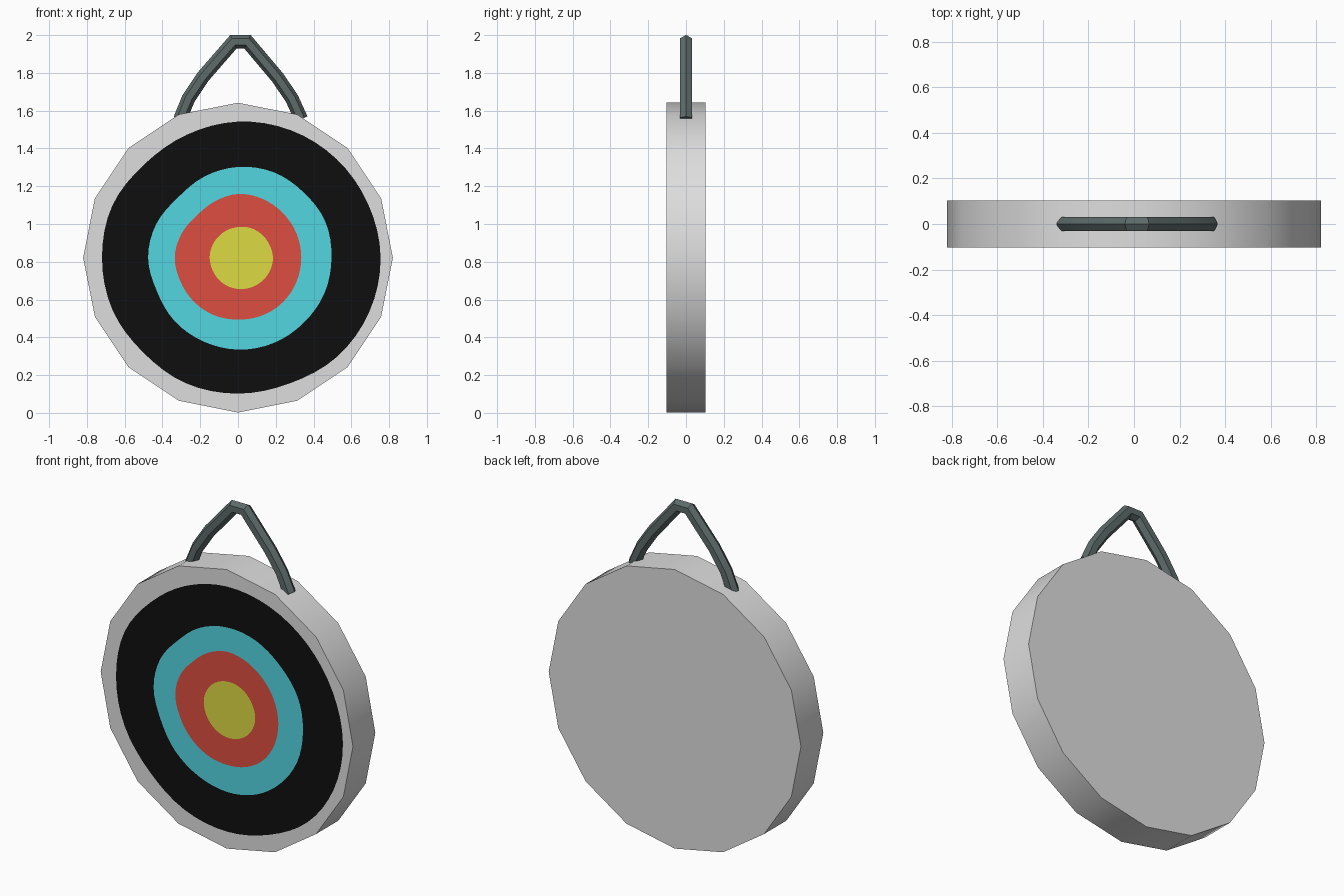
import bpy, bmesh, math
from mathutils import Vector

if "Cube" in bpy.data.objects:
    bpy.data.objects.remove(bpy.data.objects["Cube"])


def material(name, r, g, b):
    lin = [(c / 255 / 12.92) if c < 11 else ((c / 255 + 0.055) / 1.055) ** 2.4 for c in (r, g, b)]
    m = bpy.data.materials.new(name)
    m.diffuse_color = (*lin, 1)
    m.use_nodes = True
    m.node_tree.nodes["Principled BSDF"].inputs["Base Color"].default_value = m.diffuse_color
    return m


def finish(bm, name, mats):
    bmesh.ops.recalc_face_normals(bm, faces=bm.faces)
    me = bpy.data.meshes.new(name)
    bm.to_mesh(me)
    bm.free()
    for m in mats:
        me.materials.append(m)
    ob = bpy.data.objects.new(name, me)
    bpy.context.collection.objects.link(ob)
    bpy.ops.object.select_all(action='DESELECT')
    ob.select_set(True)
    bpy.context.view_layer.objects.active = ob
    bpy.ops.object.shade_smooth_by_angle(angle=math.radians(35))
    return ob


grey = material("pale grey", 222, 222, 222)
black = material("black", 15, 15, 15)
cyan = material("cyan", 83, 214, 225)
red = material("red", 222, 78, 65)
yellow = material("yellow", 222, 218, 67)
iron = material("dark grey green", 93, 107, 106)

SIDES, SUB, R, HALF, CZ = 16, 4, 0.82, 0.104, 0.822

# Hand-painted ring radii, one per 22.5 degrees, counter-clockwise from +x
RINGS = [
    [.755, .745, .738, .73, .72, .705, .70, .72, .72, .72, .71, .72, .72, .72, .742, .752],
    [.495, .50, .49, .49, .48, .465, .45, .468, .476, .465, .475, .48, .487, .49, .49, .495],
    [.335, .335, .335, .337, .337, .322, .312, .325, .335, .33, .33, .33, .328, .332, .335, .335],
    [.185, .18, .176, .17, .162, .156, .152, .15, .15, .15, .154, .16, .166, .172, .178, .183],
]


def radius(ring, k):
    """Smooth cyclic interpolation between the listed radii."""
    i, t = k // SUB, (k % SUB) / SUB
    a, b, c, d = (ring[(i + j) % SIDES] for j in (-1, 0, 1, 2))
    return b + 0.5 * t * (c - a + t * (2 * a - 5 * b + 4 * c - d + t * (3 * (b - c) + d - a)))


def point(bm, r, a, y):
    return bm.verts.new((r * math.cos(a), y, CZ + r * math.sin(a)))


# Target disc: 16-sided slab with the coloured rings cut into its front face
bm = bmesh.new()
front, back = ([point(bm, R, math.tau * i / SIDES, y) for i in range(SIDES)] for y in (-HALF, HALF))
bm.faces.new(back)
N = SIDES * SUB
loops = [[point(bm, radius(ring, k), math.tau * k / N, -HALF) for k in range(N)] for ring in RINGS]
for i in range(SIDES):
    j = (i + 1) % SIDES
    bm.faces.new((front[i], front[j], back[j], back[i]))
    bm.faces.new([front[i], front[j]] + [loops[0][(i * SUB + s) % N] for s in range(SUB, -1, -1)])
for n in range(3):
    for k in range(N):
        m = (k + 1) % N
        f = bm.faces.new((loops[n][k], loops[n][m], loops[n + 1][m], loops[n + 1][k]))
        f.material_index = n + 1
bm.faces.new(loops[3]).material_index = 4
finish(bm, "target_disc", [grey, black, cyan, red, yellow])

# Hanging loop: six-sided tube mitred along a bent path
path = [Vector((x, 0, z)) for x, z in (
    (-.307, 1.555), (-.262, 1.665), (-.185, 1.78), (-.024, 1.965),
    (.05, 1.965), (.21, 1.775), (.285, 1.665), (.335, 1.555))]
bm = bmesh.new()
rings = []
for i, p in enumerate(path):
    d0 = (p - path[max(i - 1, 0)]).normalized()
    d1 = (path[min(i + 1, len(path) - 1)] - p).normalized()
    t = (d0 + d1).normalized()
    across = Vector((-t.z, 0, t.x)) / max(t.dot(d1 if i == 0 else d0), 0.7)
    rings.append([bm.verts.new(p + 0.036 * (across * math.cos(a) + Vector((0, math.sin(a), 0))))
                  for a in (math.tau * s / 6 for s in range(6))])
for a, b in zip(rings, rings[1:]):
    for s in range(6):
        bm.faces.new((a[s], a[(s + 1) % 6], b[(s + 1) % 6], b[s]))
bm.faces.new(rings[0])
bm.faces.new(rings[-1])
loop = finish(bm, "hanging_loop", [iron])
loop.data.shade_smooth()
